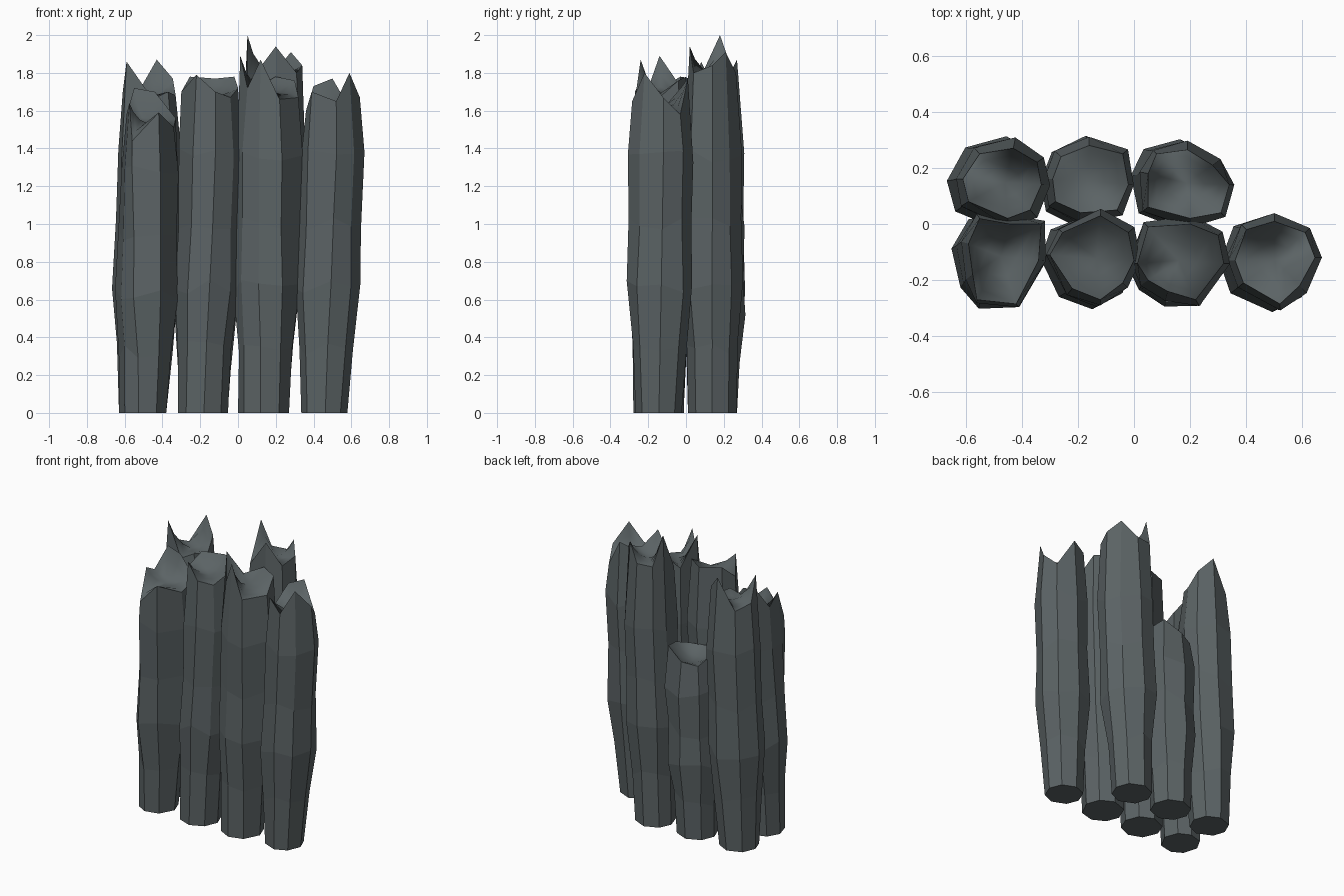
import bpy, bmesh, math, random
from mathutils import Vector

if "Cube" in bpy.data.objects:
    bpy.data.objects.remove(bpy.data.objects["Cube"])

random.seed(4)

slate = bpy.data.materials.new("dark_slate")
slate.diffuse_color = (0.105, 0.125, 0.13, 1)
slate.use_nodes = True
slate.node_tree.nodes["Principled BSDF"].inputs["Base Color"].default_value = slate.diffuse_color

# Rings: height (for a full-size column), radius, share of the rim outline used
RINGS = [(0.0, 0.0, 0.0), (0.34, 0.137, 0.1), (0.67, 0.175, 0.35),
         (1.0, 0.164, 0.45), (1.36, 0.18, 0.6)]


def column(name, base, foot, rim, dip=0.06, girth=1.0):
    """Eight-sided faceted stalk with a jagged, dished top; rim runs clockwise from the west."""
    rim = [Vector(p) for p in rim]
    n = len(rim)
    mid = sum(rim, Vector()) / n
    size = min(1.0, mid.z / 1.68)
    bm = bmesh.new()
    rings = []
    for k, (z, r, share) in enumerate(RINGS):
        r = r * girth if k else foot
        cx = base[0] + (mid.x - base[0]) * z / 1.36
        cy = base[1] + (mid.y - base[1]) * z / 1.36
        ring = []
        for i, p in enumerate(rim):
            out = Vector((p.x - mid.x, p.y - mid.y))
            even = math.pi - i * math.tau / n
            diff = (math.atan2(out.y, out.x) - even + math.pi) % math.tau - math.pi
            a = even + diff * (0.35 + share)
            rad = r + share * (out.length * 1.1 - r)
            if k:
                rad *= random.uniform(0.97, 1.04)
            zz = z * size + (random.uniform(-0.04, 0.04) if k else 0)
            ring.append(bm.verts.new((cx + rad * math.cos(a), cy + rad * math.sin(a), zz)))
        rings.append(ring)
    rings.append([bm.verts.new(p) for p in rim])
    # Faceted side walls and flat foot
    for low, high in zip(rings, rings[1:]):
        for i in range(n):
            j = (i + 1) % n
            bm.faces.new((low[i], low[j], high[j], high[i]))
    bm.faces.new(rings[0])
    # Smooth dished top: rings flattening toward the hub
    hub = Vector((mid.x, mid.y, mid.z - dip))
    dish = [rings[-1]]
    for f, keep in ((0.78, 0.5), (0.42, 0.15)):
        dish.append([bm.verts.new((mid.x + (p.x - mid.x) * f, mid.y + (p.y - mid.y) * f,
                                   hub.z + (p.z - mid.z) * keep + dip * f * f)) for p in rim])
    centre = bm.verts.new(hub)
    bowl = []
    for i in range(n):
        j = (i + 1) % n
        for outer, inner in zip(dish, dish[1:]):
            bowl.append(bm.faces.new((outer[i], outer[j], inner[j], inner[i])))
        bowl.append(bm.faces.new((dish[-1][i], dish[-1][j], centre)))
    for f in bowl:
        f.smooth = True
    for i in range(n):
        bm.edges.get((rings[-1][i], rings[-1][(i + 1) % n])).smooth = False
    bmesh.ops.recalc_face_normals(bm, faces=bm.faces)
    mesh = bpy.data.meshes.new(name)
    bm.to_mesh(mesh)
    bm.free()
    mesh.materials.append(slate)
    bpy.context.collection.objects.link(bpy.data.objects.new(name, mesh))


# Front row, left to right
column("front_column_1", (-0.505, -0.145), 0.125, [
    (-.59, -.07, 1.58), (-.55, .02, 1.72), (-.44, .0, 1.70), (-.33, .0, 1.56),
    (-.34, -.13, 1.51), (-.42, -.285, 1.59), (-.56, -.27, 1.44), (-.575, -.18, 1.64)])
column("front_column_2", (-0.185, -0.145), 0.132, [
    (-.30, -.11, 1.70), (-.255, -.03, 1.78), (-.12, .03, 1.77), (-.02, -.03, 1.78),
    (.0, -.13, 1.72), (-.04, -.21, 1.67), (-.12, -.27, 1.70), (-.22, -.23, 1.79)])
column("front_column_3", (0.135, -0.145), 0.135, [
    (.012, -.14, 1.89), (.05, -.01, 1.70), (.20, .0, 1.78), (.30, -.04, 1.76),
    (.32, -.14, 1.67), (.22, -.27, 1.66), (.12, -.24, 1.87), (.05, -.20, 1.72)])
column("front_column_4", (0.457, -0.145), 0.122, [
    (.36, -.13, 1.60), (.40, -.02, 1.73), (.50, .01, 1.77), (.61, -.03, 1.58),
    (.645, -.12, 1.67), (.59, -.22, 1.80), (.52, -.285, 1.65), (.39, -.21, 1.70)], 0.08, 1.03)

# Back row, left to right; the middle one is short
column("back_column_1", (-0.505, 0.14), 0.125, [
    (-.61, .16, 1.70), (-.55, .25, 1.66), (-.43, .27, 1.87), (-.345, .22, 1.77),
    (-.33, .14, 1.68), (-.37, .05, 1.70), (-.45, .02, 1.66), (-.59, .08, 1.86)], 0.06, 1.06)
column("back_column_2", (-0.185, 0.14), 0.13, [
    (-.29, .16, 1.24), (-.26, .24, 1.20), (-.16, .28, 1.22), (-.04, .25, 1.29),
    (-.02, .14, 1.27), (-.06, .05, 1.24), (-.19, .04, 1.25), (-.28, .08, 1.26)])
column("back_column_3", (0.135, 0.14), 0.128, [
    (.05, .18, 2.0), (.08, .25, 1.80), (.19, .265, 1.80), (.28, .21, 1.91),
    (.34, .14, 1.84), (.31, .04, 1.80), (.20, .02, 1.94), (.05, .06, 1.74)])
